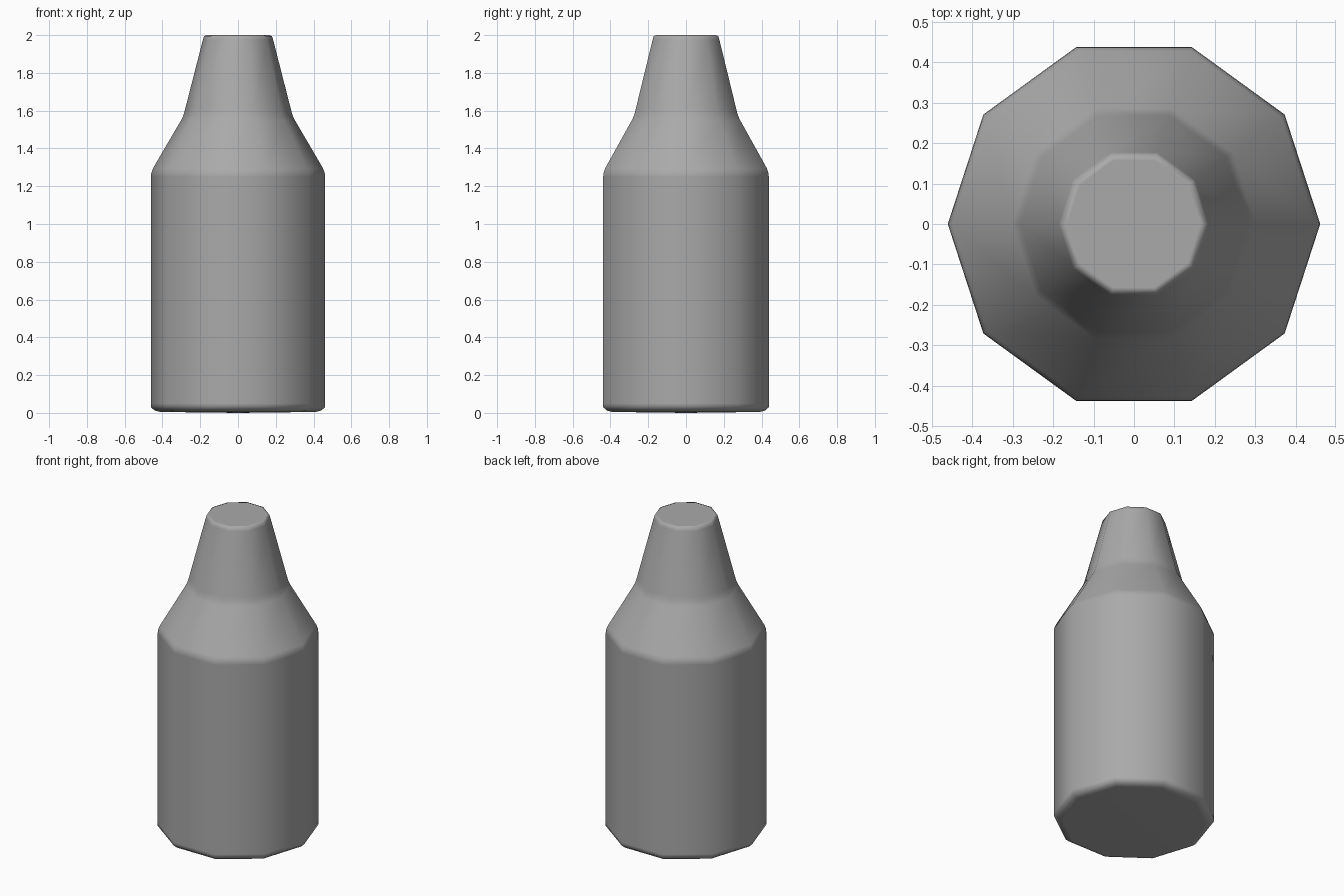
import bpy
import bmesh
import math

cube = bpy.data.objects.get("Cube")
if cube:
    bpy.data.objects.remove(cube, do_unlink=True)

SIDES = 10

# Single plain grey
grey = bpy.data.materials.new("plain_grey")
grey.use_nodes = True
colour = (0.4, 0.4, 0.4, 1)
grey.diffuse_color = colour
grey.node_tree.nodes["Principled BSDF"].inputs["Base Color"].default_value = colour

# Radius and height: base, eased rim, body, shoulder, neck, eased mouth
profile = [
    (0.41, 0.005), (0.44, 0.012), (0.461, 0.03), (0.461, 0.05),
    (0.461, 1.25), (0.459, 1.27), (0.45, 1.295),
    (0.301, 1.55), (0.29, 1.573), (0.282, 1.60),
    (0.186, 1.975), (0.18, 1.995), (0.165, 2.0),
]

bm = bmesh.new()
rings = []
for r, z in profile:
    ring = []
    for i in range(SIDES):
        a = math.tau * i / SIDES
        ring.append(bm.verts.new((r * math.cos(a), r * math.sin(a), z)))
    rings.append(ring)

# Walls between neighbouring rings
for low, high in zip(rings, rings[1:]):
    for i in range(SIDES):
        j = (i + 1) % SIDES
        bm.faces.new((low[i], low[j], high[j], high[i]))

# Flat top, very slightly domed underside
bm.faces.new(rings[-1])
centre = bm.verts.new((0, 0, 0))
for i in range(SIDES):
    bm.faces.new((centre, rings[0][(i + 1) % SIDES], rings[0][i]))

for face in bm.faces:
    face.smooth = True
mesh = bpy.data.meshes.new("bottle_body")
bm.to_mesh(mesh)
bm.free()
mesh.materials.append(grey)
bottle = bpy.data.objects.new("bottle_body", mesh)
bpy.context.collection.objects.link(bottle)

# Large faces dominate the shading, so only the eased rims blend
weighted = bottle.modifiers.new("weighted_normals", 'WEIGHTED_NORMAL')
weighted.weight = 90
